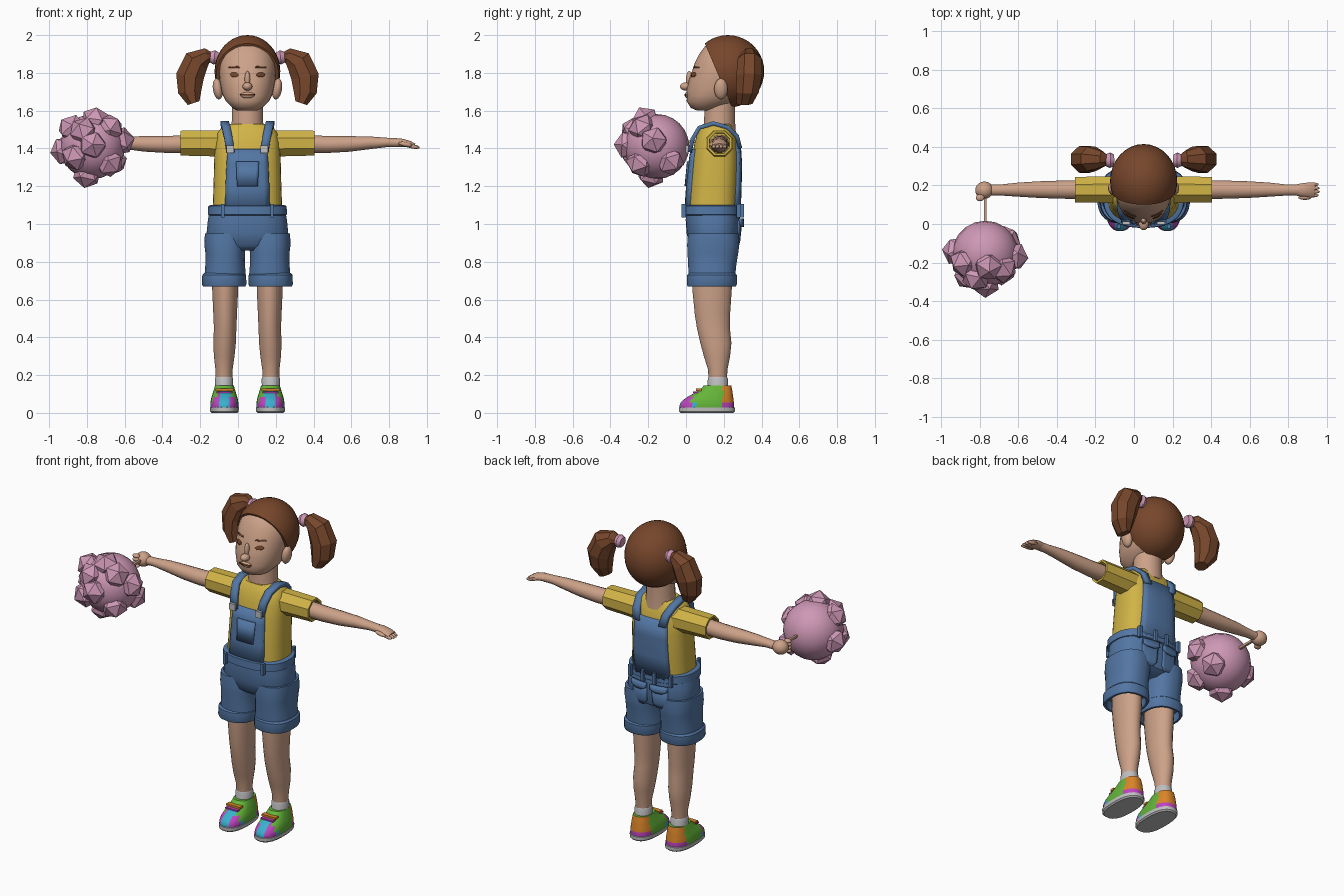
import bpy, bmesh, math
from mathutils import Vector, Matrix
from mathutils.bvhtree import BVHTree

if "Cube" in bpy.data.objects:
    bpy.data.objects.remove(bpy.data.objects["Cube"])

C = 0.05  # body centre line in x
Z = Vector((0, 0, 1))
Y = Vector((0, 1, 0))


def material(name, r, g, b):
    m = bpy.data.materials.new(name)
    m.use_nodes = True
    col = [(c / 255) ** 2.2 for c in (r, g, b)] + [1]
    m.diffuse_color = col
    m.node_tree.nodes["Principled BSDF"].inputs["Base Color"].default_value = col
    return m


skin = material("skin", 203, 160, 135)
yellow = material("shirt yellow", 208, 178, 72)
denim = material("denim blue", 84, 118, 163)
brown = material("hair brown", 118, 72, 47)
pink = material("pink", 205, 150, 180)
green = material("shoe green", 100, 180, 60)
cyan = material("shoe cyan", 60, 175, 205)
magenta = material("shoe magenta", 190, 70, 190)
orange = material("shoe orange", 218, 132, 45)
grey = material("light grey", 190, 190, 192)


def finish(name, bm, mats, smooth=True, angle=40):
    bmesh.ops.recalc_face_normals(bm, faces=bm.faces)
    me = bpy.data.meshes.new(name)
    bm.to_mesh(me)
    bm.free()
    ob = bpy.data.objects.new(name, me)
    bpy.context.collection.objects.link(ob)
    for m in mats if isinstance(mats, list) else [mats]:
        me.materials.append(m)
    if smooth:
        bpy.ops.object.select_all(action="DESELECT")
        ob.select_set(True)
        bpy.context.view_layer.objects.active = ob
        bpy.ops.object.shade_smooth_by_angle(angle=math.radians(angle))
    return ob


def tube(name, pts, mats, s=1, n=24, p=2.0, tangent=None, smooth=True, rule=None):
    """Loft rings (x, y, z, radius a, radius along y) through points; x is mirrored by s."""
    bm = bmesh.new()
    rings = []
    for i, (x, y, z, ra, rb) in enumerate(pts):
        a, b = pts[max(i - 1, 0)], pts[min(i + 1, len(pts) - 1)]
        t = tangent or Vector((b[0] - a[0], 0, b[2] - a[2])).normalized()
        side = t.cross(Y)
        ring = []
        for k in range(n):
            ang = math.tau * (k + 0.5) / n
            c, q = math.cos(ang), math.sin(ang)
            u = math.copysign(abs(c) ** (2 / p), c) * ra
            v = math.copysign(abs(q) ** (2 / p), q) * rb
            w = Vector((x, y, z)) + side * u + Y * v
            ring.append(bm.verts.new((C + s * w.x, w.y, w.z)))
        rings.append(ring)
    for r0, r1 in zip(rings, rings[1:]):
        for k in range(n):
            bm.faces.new((r0[k], r0[(k + 1) % n], r1[(k + 1) % n], r1[k]))
    bm.faces.new(rings[0])
    bm.faces.new(rings[-1])
    if rule:
        for f in bm.faces:
            m = f.calc_center_median()
            f.material_index = rule((m.x - C) * s, m.y, m.z)
    return finish(name, bm, mats, smooth)


def body(name, rings, mats, cx=0, s=1, **kw):
    """Upright loft from rings of (z, half width, front y, back y)."""
    pts = [(cx, (f + b) / 2, z, rx, (b - f) / 2) for z, rx, f, b in rings]
    return tube(name, pts, mats, s, tangent=Z, **kw)


def ball(name, loc, size, mat, rot=0.0):
    bm = bmesh.new()
    bmesh.ops.create_uvsphere(bm, u_segments=20, v_segments=12, radius=1)
    bm.transform(Matrix.Translation(loc) @ Matrix.Rotation(rot, 4, "Y") @ Matrix.Diagonal((*size, 1)))
    return finish(name, bm, mat)


def box(name, loc, size, mat):
    bm = bmesh.new()
    bmesh.ops.create_cube(bm, size=1)
    bm.transform(Matrix.Translation(loc) @ Matrix.Diagonal((*size, 1)))
    return finish(name, bm, mat, False)


def sheet(name, rows, mat, thick):
    bm = bmesh.new()
    grid = [[bm.verts.new(v) for v in row] for row in rows]
    for r0, r1 in zip(grid, grid[1:]):
        for k in range(len(r0) - 1):
            bm.faces.new((r0[k], r0[k + 1], r1[k + 1], r1[k]))
    ob = finish(name, bm, mat)
    mod = ob.modifiers.new("thickness", "SOLIDIFY")
    mod.thickness, mod.offset = thick, 0


def patch(name, target, rows, mat, thick, front=True, lift=0.0, n=8):
    """Plate laid on a surface: rows of (z, x from, x to) measured from the centre line."""
    bm = bmesh.new()
    bm.from_mesh(target.data)
    tree = BVHTree.FromBMesh(bm)
    bm.free()
    d = 1 if front else -1
    out = []
    for z, x0, x1 in rows:
        row = []
        for k in range(n + 1):
            x = C + x0 + (x1 - x0) * k / n
            hit = tree.ray_cast(Vector((x, -d * 2, z)), Y * d)[0]
            row.append((x, (hit.y if hit else 0.1) - d * lift, z))
        out.append(row)
    sheet(name, out, mat, thick)


# Head, neck and face
head = body("head", [(1.6, .05, .06, .13), (1.615, .08, .025, .2), (1.65, .115, .003, .27),
                     (1.68, .13, .005, .31), (1.71, .138, .003, .34), (1.76, .147, .015, .36),
                     (1.8, .15, .028, .37), (1.85, .15, .045, .37), (1.9, .137, .07, .36),
                     (1.94, .11, .1, .34), (1.97, .07, .14, .3)], skin, n=40, p=2.2)
body("neck", [(1.48, .09, .09, .265), (1.55, .083, .095, .26), (1.66, .083, .1, .26)], skin)
ball("nose", (C, .0, 1.728), (.026, .032, .022), skin)
ball("nose_bridge", (C, .018, 1.765), (.015, .018, .045), skin, 0)
ball("lips", (C, .006, 1.682), (.038, .013, .016), skin)
patch("mouth_line", head, [(1.681, -.036, .036), (1.688, -.04, .04)], brown, .008, lift=.01)
for s, side in ((1, "left"), (-1, "right")):
    e = .069 * s
    patch(side + "_eye", head, [(1.778, e - .01, e + .01), (1.786, e - .022, e + .022),
                                (1.794, e - .02, e + .02), (1.801, e - .01, e + .01)], brown, .008)
    patch(side + "_eyebrow", head, [(1.826, e - .03, e + .03), (1.834, e - .024, e + .024)], brown, .008)
    ball(side + "_ear", (C + s * .157, .185, 1.715), (.026, .036, .056), skin, s * .15)

# Hair cap sliced along the hairline
bm = bmesh.new()
bmesh.ops.create_uvsphere(bm, u_segments=32, v_segments=20, radius=1)
bm.transform(Matrix.Translation((C, .222, 1.808)) @ Matrix.Diagonal((.174, .192, .192, 1)))
bmesh.ops.bisect_plane(bm, geom=bm.verts[:] + bm.edges[:] + bm.faces[:], plane_co=(C, .185, 1.755),
                       plane_no=(0, -.92, -.39), clear_outer=True)
bmesh.ops.holes_fill(bm, edges=[e for e in bm.edges if e.is_boundary])
finish("hair_cap", bm, brown)
for s, side in ((1, "left"), (-1, "right")):
    tube(side + "_pigtail", [(.18, .33, 1.885, .02, .02), (.215, .335, 1.89, .045, .045),
                             (.27, .337, 1.86, .075, .068), (.305, .335, 1.78, .08, .074),
                             (.305, .325, 1.7, .067, .065), (.285, .31, 1.64, .035, .045)],
         brown, s, n=8, smooth=False)
    tube(side + "_hair_tie", [(.155, .33, 1.88, .03, .03), (.175, .33, 1.882, .04, .04),
                              (.197, .33, 1.884, .03, .03)], pink, s, n=10)

# Shirt
torso = body("shirt", [(1.06, .185, .005, .275), (1.2, .18, .015, .28), (1.35, .176, .03, .283),
                       (1.43, .172, .045, .275), (1.48, .16, .06, .26), (1.515, .135, .08, .245),
                       (1.53, .1, .09, .24)], yellow, n=40, p=2.7)
for s, side in ((1, "left"), (-1, "right")):
    tube(side + "_sleeve", [(.09, .178, 1.425, .078, .078), (.2, .178, 1.427, .074, .074),
                            (.355, .178, 1.428, .071, .071), (.355, .178, 1.428, .058, .058),
                            (.3, .178, 1.428, .056, .056)], yellow, s, n=8, tangent=Vector((1, 0, 0)))
    tube(side + "_arm", [(.28, .178, 1.425, .048, .05), (.42, .178, 1.421, .046, .048),
                         (.54, .178, 1.424, .042, .044), (.65, .178, 1.43, .034, .037),
                         (.74, .176, 1.432, .025, .029), (.8, .176, 1.43, .024, .029)], skin, s, n=16)

# Open hand on the left, fist on the right
tube("left_palm", [(.78, .176, 1.431, .023, .028), (.82, .176, 1.43, .022, .036),
                   (.86, .177, 1.422, .018, .04), (.885, .177, 1.414, .012, .038)], skin, n=12)
for i in range(4):
    ball("left_finger", (C + .88 - abs(i - 1.5) * .006, .148 + i * .019, 1.411),
         (.036, .0105, .011), skin, .2)
ball("left_thumb", (C + .835, .138, 1.422), (.036, .013, .012), skin, .2)
ball("right_fist", (-.775, .175, 1.43), (.047, .045, .043), skin)
for i in range(4):
    ball("right_finger", (-.797, .136, 1.46 - i * .02), (.022, .018, .012), skin)

# Pompom on a stick
tube("pompom_stick", [(-.82, .09, 1.428, .007, .1), (-.82, .09, 1.442, .007, .1)], skin, n=8, p=6)
hub = Vector((-.77, -.155, 1.41))
ball("pompom_core", hub, (.172, .172, .172), pink)
for d in ((.1, -.45, 1), (-.2, -.2, -1), (1, -.1, .2), (-1, .1, -.15), (-.75, -.3, .65), (0, -1, .05),
          (.6, -.6, -.6), (-.6, -.75, -.35), (.6, -.5, .65), (.7, .45, -.5), (-.3, -.75, .5)):
    d = Vector(d).normalized()
    bm = bmesh.new()
    bmesh.ops.create_icosphere(bm, subdivisions=1, radius=.078)
    bm.transform(Matrix.Translation(hub + d * .15) @ d.to_track_quat("Z", "Y").to_matrix().to_4x4())
    finish("pompom_tuft", bm, pink, False)

# Dungarees: hips, waistband, bib, straps, pockets
hips = body("shorts_hips", [(.86, .13, .05, .23), (.885, .2, .02, .27), (.95, .217, .003, .287),
                            (1.02, .21, -.002, .288), (1.08, .2, .0, .28)], denim, n=36, p=2.5)
body("waistband", [(1.045, .2, -.01, .285), (1.05, .21, -.02, .292), (1.095, .208, -.018, .29),
                   (1.1, .195, -.005, .28)], denim, n=36, p=2.5)
patch("front_bib", torso, [(1.06, -.115, .115), (1.2, -.112, .112), (1.32, -.107, .107),
                           (1.395, -.1, .1)], denim, .03)
patch("bib_pocket", torso, [(1.2, -.055, .055), (1.33, -.06, .06)], denim, .012, lift=.017)
patch("back_bib", torso, [(1.06, -.125, .125), (1.2, -.115, .115), (1.32, -.11, .11),
                          (1.43, -.105, .105)], denim, .03, front=False)
strap = [(.09, .02, 1.38), (.1, .035, 1.45), (.113, .07, 1.51), (.12, .145, 1.533),
         (.117, .22, 1.512), (.1, .27, 1.465), (.088, .287, 1.4)]
for s, side in ((1, "left"), (-1, "right")):
    sheet(side + "_strap", [[(C + s * (x + w), y, z) for w in (-.022, .022)] for x, y, z in strap], denim, .022)
    box(side + "_buckle", (C + s * .09, .005, 1.395), (.04, .016, .04), grey)
    e = .068 * s
    patch(side + "_back_pocket", hips, [(.885, e - .025, e + .025), (.91, e - .047, e + .047),
                                        (1.02, e - .05, e + .05)], denim, .022, front=False)
    patch(side + "_pocket_flap", hips, [(.985, e - .02, e + .02), (1.0, e - .053, e + .053),
                                        (1.03, e - .053, e + .053)], denim, .014, front=False, lift=.014)
    for x, y in ((.13, -.012), (.04, .295), (.14, .278)):
        box(side + "_belt_loop", (C + s * x, y, 1.07), (.018, .022, .07), denim)

# Shorts legs, legs, socks and shoes


def shoe_colour(x, y, z):
    if y > .195:
        return 2 if z < .05 else 3
    if y > .06:
        return 0
    if z > .055 and y > .03 and abs(x - .12) > .035:
        return 0
    return 2 if .03 < abs(x - .12) < .067 else 1


for s, side in ((1, "left"), (-1, "right")):
    body(side + "_shorts_leg", [(.95, .108, .01, .28), (.89, .111, .005, .283), (.85, .106, .007, .278),
                                (.79, .105, .01, .268), (.73, .11, .013, .262)], denim, .118, s, p=2.4)
    body(side + "_cuff", [(.74, .108, .015, .26), (.73, .117, .005, .27), (.68, .118, .003, .27),
                          (.67, .113, .007, .265), (.67, .1, .02, .255), (.72, .095, .03, .25)],
         denim, .123, s, p=2.4)
    tube(side + "_leg", [(.118, .138, .75, .07, .108), (.118, .138, .65, .069, .105),
                         (.118, .14, .52, .063, .094), (.118, .145, .45, .06, .088),
                         (.121, .158, .37, .06, .083), (.123, .164, .3, .055, .07),
                         (.124, .168, .23, .046, .052), (.124, .168, .16, .044, .048)],
         skin, s, tangent=Z)
    body(side + "_sock", [(.1, .048, .11, .225), (.18, .049, .115, .222), (.19, .045, .118, .218)],
         grey, .124, s)
    body(side + "_sole", [(0, .068, -.03, .252), (.008, .076, -.038, .26), (.028, .077, -.038, .26),
                          (.032, .07, -.03, .25)], grey, .122, s, p=2.5)
    body(side + "_shoe", [(.028, .074, -.034, .255), (.042, .075, -.034, .255), (.055, .074, -.028, .254),
                          (.07, .072, -.014, .252), (.085, .068, .008, .25), (.1, .063, .035, .248),
                          (.115, .059, .06, .246), (.13, .054, .08, .243), (.145, .05, .095, .24)],
         [green, cyan, magenta, orange], .122, s, n=32, p=2.5, rule=shoe_colour)
    box(side + "_shoe_strap", (C + s * .122, .068, .122), (.095, .03, .012), orange)
    box(side + "_shoe_trim", (C + s * .122, .05, .109), (.085, .025, .008), magenta)
